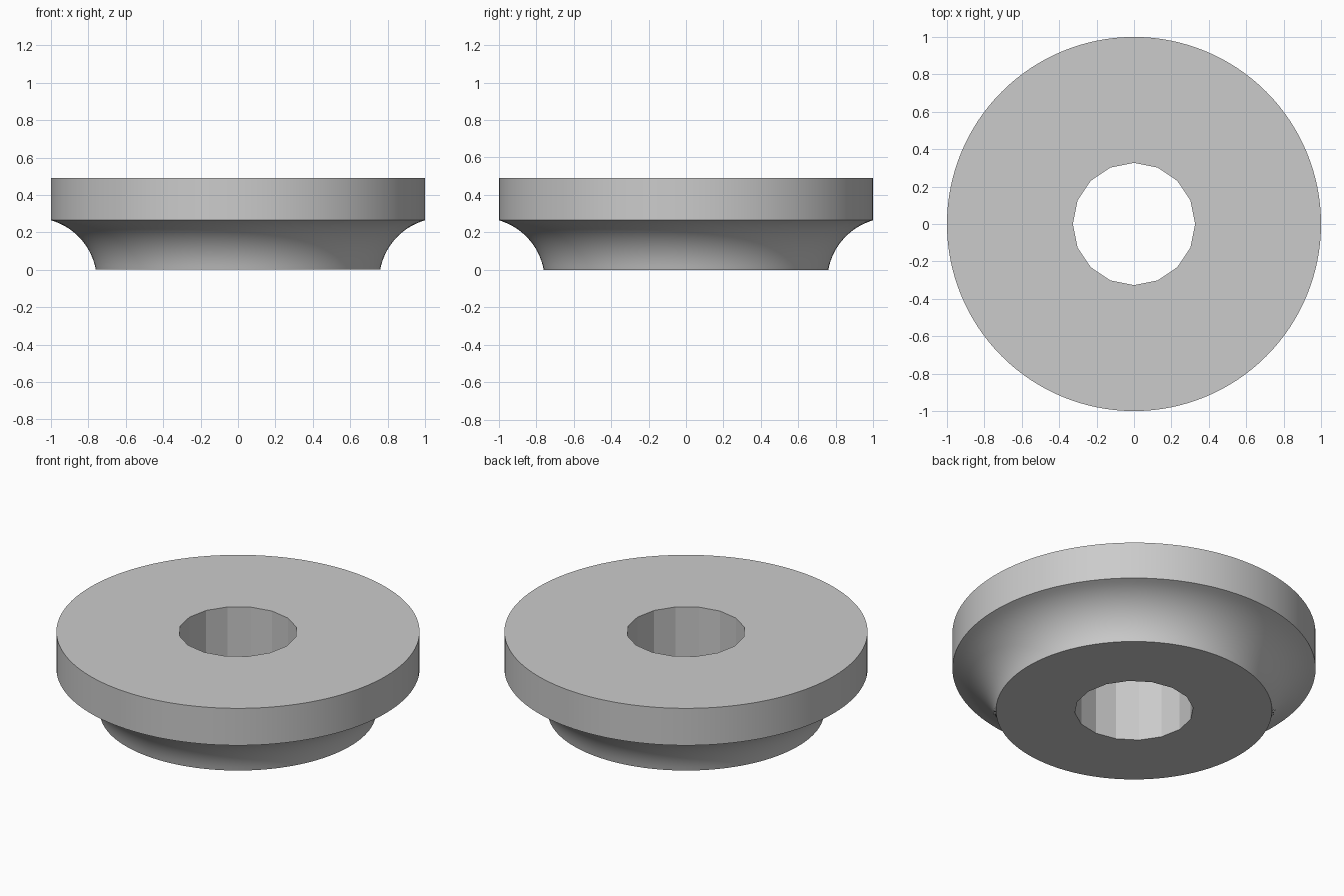
import bpy, bmesh, math

cube = bpy.data.objects.get("Cube")
if cube:
    bpy.data.objects.remove(cube, do_unlink=True)

HEIGHT, RIM_BOTTOM, HOLE = 0.49, 0.265, 0.327

grey = bpy.data.materials.new("plain grey")
grey.use_nodes = True
colour = (0.6, 0.6, 0.6, 1)
grey.diffuse_color = colour
grey.node_tree.nodes["Principled BSDF"].inputs["Base Color"].default_value = colour


def turned(name, profile, sides):
    """Solid of revolution about z from (radius, height) points, bottom to top."""
    bm = bmesh.new()
    rings = []
    for r, z in profile:
        angles = [2 * math.pi * i / sides for i in range(sides)]
        rings.append([bm.verts.new((r * math.cos(a), r * math.sin(a), z)) for a in angles])
    for low, high in zip(rings, rings[1:]):
        for i in range(sides):
            j = (i + 1) % sides
            bm.faces.new((low[i], low[j], high[j], high[i]))
    bm.faces.new(rings[0][::-1])
    bm.faces.new(rings[-1])
    mesh = bpy.data.meshes.new(name)
    bm.to_mesh(mesh)
    bm.free()
    mesh.materials.append(grey)
    obj = bpy.data.objects.new(name, mesh)
    bpy.context.collection.objects.link(obj)
    return obj


# Concave neck sweeping out from the base to the rim
cx, cz, radius = 1.092, -0.06, 0.337
start, end, steps = math.radians(169.8), math.radians(105.8), 16
profile = []
for i in range(steps + 1):
    a = start + (end - start) * i / steps
    profile.append((cx + radius * math.cos(a), cz + radius * math.sin(a)))
profile[0] = (0.76, 0)
profile[-1] = (1, RIM_BOTTOM)

# Straight rim band
profile.append((1, HEIGHT))
body = turned("flanged_bushing", profile, 128)

# Sixteen-sided through hole
cutter = turned("hole_cutter", [(HOLE, -0.1), (HOLE, HEIGHT + 0.1)], 16)
cutter.hide_render = True
cut = body.modifiers.new("through_hole", "BOOLEAN")
cut.operation = "DIFFERENCE"
cut.solver = "EXACT"
cut.object = cutter
bpy.ops.object.select_all(action="DESELECT")
bpy.context.view_layer.objects.active = body
body.select_set(True)
bpy.ops.object.modifier_apply(modifier=cut.name)
bpy.data.objects.remove(cutter, do_unlink=True)

# Smooth round surfaces, crisp edges and flat hole facets
bpy.ops.object.shade_smooth_by_angle(angle=math.radians(15))
